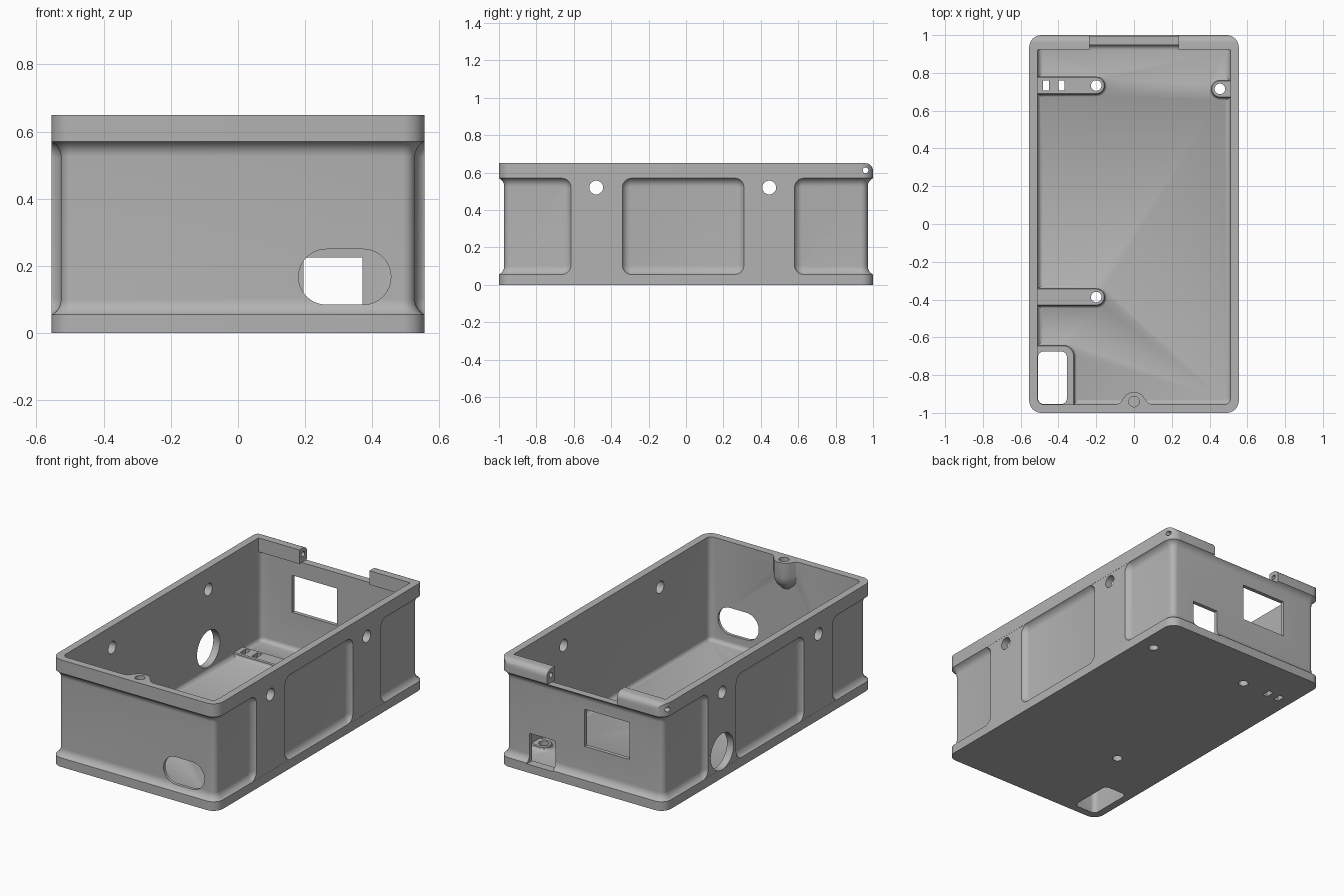
import bpy, bmesh
from math import sin, cos, pi, radians

cube = bpy.data.objects.get("Cube")
if cube:
    bpy.data.objects.remove(cube, do_unlink=True)

grey = bpy.data.materials.new("plain_grey")
grey.use_nodes = True
COLOUR = (0.45, 0.45, 0.45, 1)
grey.diffuse_color = COLOUR
grey.node_tree.nodes["Principled BSDF"].inputs["Base Color"].default_value = COLOUR


def rrect(x0, x1, y0, y1, r=0.0, seg=8):
    """Rounded rectangle outline that can be grown by an offset."""
    def outline(off=0.0):
        rad = max(r + off, 0.0)
        pts = []
        corners = [(x1 - r, y1 - r), (x0 + r, y1 - r), (x0 + r, y0 + r), (x1 - r, y0 + r)]
        for q, (cx, cy) in enumerate(corners):
            for k in range(seg + 1):
                a = (q + k / seg) * pi / 2
                pts.append((cx + rad * cos(a), cy + rad * sin(a)))
        return pts
    return outline


def circle(cx, cy, r):
    return rrect(cx - r, cx + r, cy - r, cy + r, r)


def loft(name, outline, rings, axis="Z"):
    """Stack outlines along an axis; rings are (position, offset)."""
    place = {"Z": lambda u, v, w: (u, v, w),
             "X": lambda u, v, w: (w, u, v),
             "Y": lambda u, v, w: (u, w, v)}[axis]
    bm = bmesh.new()
    loops = [[bm.verts.new(place(u, v, w)) for u, v in outline(off)] for w, off in rings]
    n = len(loops[0])
    for a, b in zip(loops, loops[1:]):
        for i in range(n):
            j = (i + 1) % n
            bm.faces.new((a[i], a[j], b[j], b[i]))
    bm.faces.new(loops[0])
    bm.faces.new(loops[-1])
    bmesh.ops.remove_doubles(bm, verts=bm.verts, dist=1e-5)
    bmesh.ops.recalc_face_normals(bm, faces=bm.faces)
    mesh = bpy.data.meshes.new(name)
    bm.to_mesh(mesh)
    bm.free()
    ob = bpy.data.objects.new(name, mesh)
    bpy.context.collection.objects.link(ob)
    return ob


def prism(name, outline, lo, hi, axis="Z"):
    return loft(name, outline, [(lo, 0), (hi, 0)], axis)


def combine(target, tool, op="DIFFERENCE"):
    """Apply a boolean and discard the tool."""
    tool.hide_render = True
    mod = target.modifiers.new("cut", "BOOLEAN")
    mod.operation, mod.solver, mod.object = op, "EXACT", tool
    bpy.context.view_layer.objects.active = target
    bpy.ops.object.modifier_apply(modifier=mod.name)
    bpy.data.objects.remove(tool, do_unlink=True)


# Cove between a recessed wall and the raised bands: (outward, along)
R = 0.05
cove = [(R * (1 - cos(radians(a))), R * sin(radians(a))) for a in range(0, 65, 8)]
DEPTH = cove[-1][0]

# Outer body with raised top and bottom bands
rings = [(0, 0)]
rings += [(0.1 - along, out - DEPTH) for out, along in reversed(cove)]
rings += [(0.525 + along, out - DEPTH) for out, along in cove]
rings += [(0.65, 0)]
body = loft("enclosure_body", rrect(-0.555, 0.555, -1, 1, 0.065), rings)

# Raised side pads, left standing between rounded pockets
for s in (-1, 1):
    pads = prism("side_pads", rrect(-0.8, 0.8, 0.03, 0.6), s * 0.4, s * 0.5545, "X")
    for y0, y1 in ((-1.5, -0.615), (-0.34, 0.31), (0.58, 1.5)):
        steps = [(s * (0.526 + out), along - cove[-1][1]) for out, along in cove]
        steps.append((s * 0.6, 0))
        combine(pads, loft("pocket", rrect(y0, y1, 0.055, 0.57, 0.05), steps, "X"))
    combine(body, pads, "UNION")

# Inner cavity with a rounded floor edge
F = 0.025
floor_edge = [(0.02 + F * (1 - cos(a)), F * (sin(a) - 1))
              for a in (k * pi / 12 for k in range(7))]
cavity = loft("cavity", rrect(-0.51, 0.51, -0.955, 0.948, 0.03), floor_edge + [(0.75, 0)])

# Floor ribs, post and corner pad stay solid inside the cavity
foot = [(-0.1, 0.012), (0.02, 0.012), (0.024, 0.005), (0.032, 0), (0.04, 0), (0.045, -0.005)]
for shape in (rrect(-0.8, -0.153, 0.686, 0.78, 0.047),
              rrect(-0.8, -0.153, -0.434, -0.34, 0.047),
              rrect(0.408, 0.8, 0.668, 0.762, 0.047),
              rrect(-0.8, -0.315, -1.3, -0.64, 0.06)):
    combine(cavity, loft("floor_rib", shape, foot))


# Front screw boss with flared sides and a tapered underside
def boss_outline(off):
    half = [(0.12, 0), (0.1, 0.043), (0.075, 0.052), (0.058, 0.075), (0.042, 0.096), (0.02, 0.107)]
    k = 1 + off
    pts = half + [(-x, y) for x, y in reversed(half)]
    return [(x * k, -1 + y * k) for x, y in pts]


combine(cavity, loft("screw_boss", boss_outline,
                     [(0.47, -0.5), (0.5, -0.2), (0.53, -0.05), (0.56, 0), (0.8, 0)]))

# Thick hinge rim along the back
combine(cavity, prism("hinge_rim", rrect(-0.6, 0.6, 0.925, 1.1), 0.565, 0.8))
combine(body, cavity)


# Rounded outer edge of the hinge rim
def edge_outline(off):
    arc = [(0.96 + 0.04 * cos(k * pi / 16), 0.61 + 0.04 * sin(k * pi / 16)) for k in range(9)]
    return [(1.1, 0.61)] + arc + [(0.96, 0.75), (1.1, 0.75)]


combine(body, prism("edge_cut", edge_outline, -0.7, 0.7, "X"))

# Gap in the back rim and the hinge pin hole
combine(body, prism("hinge_gap", rrect(-0.235, 0.235, 0.9, 1.1), 0.565, 0.75))
combine(body, prism("pin_hole", circle(0.96, 0.612, 0.015), -0.7, 0.7, "X"))

# Side holes through both walls, and one large hole on the right
for y in (-0.48, 0.445):
    combine(body, prism("side_hole", circle(y, 0.52, 0.037), -0.7, 0.7, "X"))
combine(body, prism("large_hole", circle(0.445, 0.16, 0.11), -0.7, -0.4, "X"))

# Front slot and back windows
combine(body, prism("front_slot", rrect(0.18, 0.455, 0.085, 0.25, 0.0825), -1.1, -0.85, "Y"))
combine(body, prism("small_window", rrect(0.195, 0.37, 0.05, 0.225), 0.85, 1.1, "Y"))
combine(body, prism("large_window", rrect(-0.3, 0, 0.245, 0.47), 0.85, 1.1, "Y"))

# Floor holes, tie slots and corner opening
for x, y in ((-0.2, 0.733), (-0.2, -0.387), (0.455, 0.715)):
    combine(body, prism("floor_hole", circle(x, y, 0.028), -0.1, 0.2))
for x in (-0.465, -0.385):
    combine(body, prism("tie_slot", rrect(x - 0.016, x + 0.016, 0.706, 0.76), -0.1, 0.2))
combine(body, prism("corner_opening", rrect(-0.508, -0.355, -0.953, -0.675, 0.03), -0.1, 0.2))

# Screw hole in the boss
combine(body, prism("screw_hole", circle(0, -0.94, 0.028), 0.52, 0.75))

# Finish
body.data.materials.clear()
body.data.materials.append(grey)
for face in body.data.polygons:
    face.material_index = 0
bpy.ops.object.select_all(action="DESELECT")
body.select_set(True)
bpy.context.view_layer.objects.active = body
bpy.ops.object.shade_smooth_by_angle(angle=radians(30))
